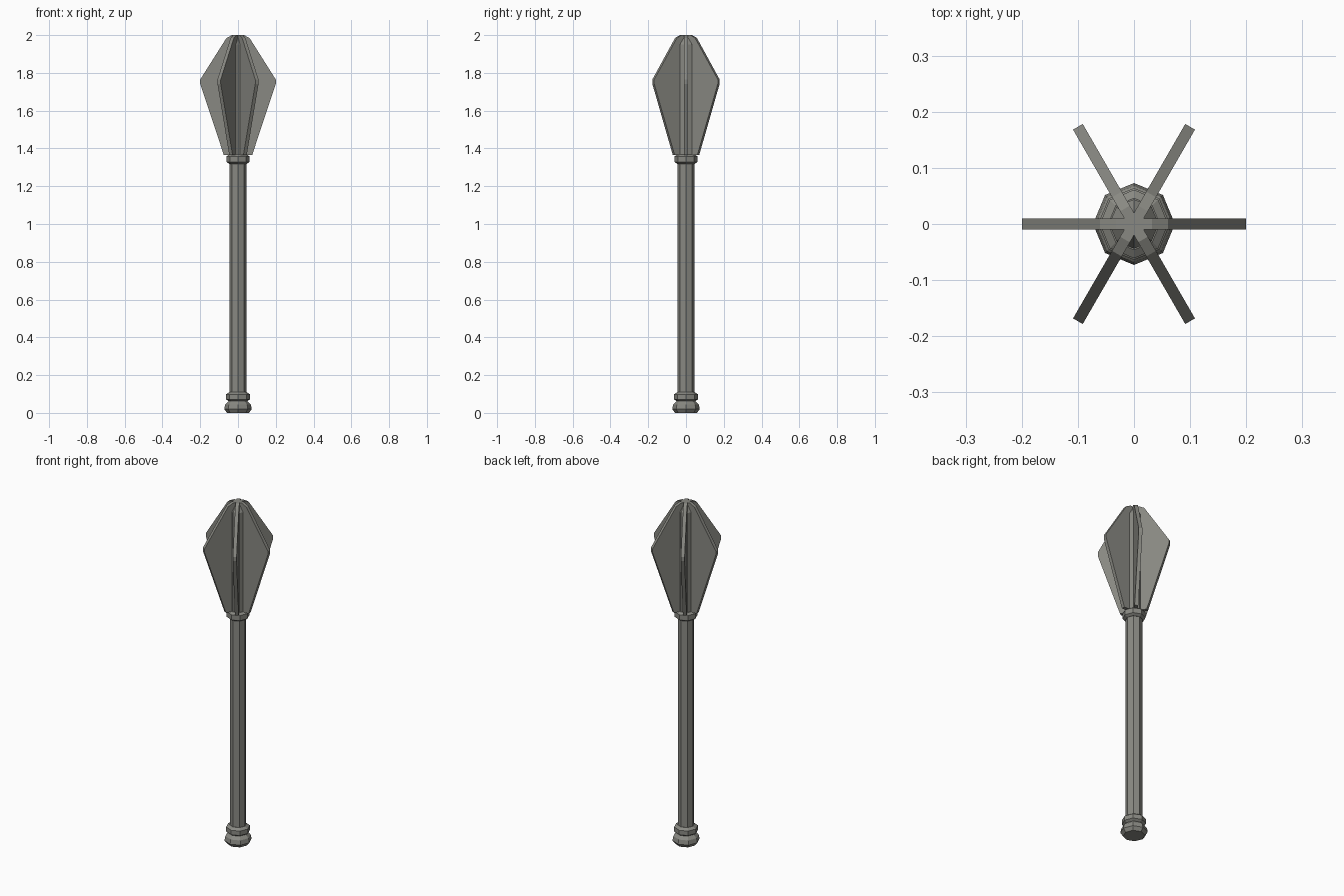
import bpy, bmesh, math

if "Cube" in bpy.data.objects:
    bpy.data.objects.remove(bpy.data.objects["Cube"])

steel = bpy.data.materials.new("grey steel")
steel.diffuse_color = (0.25, 0.25, 0.225, 1)
steel.use_nodes = True
steel.node_tree.nodes["Principled BSDF"].inputs["Base Color"].default_value = steel.diffuse_color


def finish(name, bm):
    bmesh.ops.recalc_face_normals(bm, faces=bm.faces[:])
    mesh = bpy.data.meshes.new(name)
    bm.to_mesh(mesh)
    bm.free()
    mesh.materials.append(steel)
    obj = bpy.data.objects.new(name, mesh)
    bpy.context.collection.objects.link(obj)
    return obj


def lathe(name, profile, sides=8):
    """Closed faceted solid from (radius, height) pairs."""
    bm = bmesh.new()
    rings = [[bm.verts.new((r * math.cos(math.tau * i / sides),
                            r * math.sin(math.tau * i / sides), z))
              for i in range(sides)] for r, z in profile]
    for a, b in zip(rings, rings[1:]):
        for i in range(sides):
            j = (i + 1) % sides
            bm.faces.new((a[i], a[j], b[j], b[i]))
    bm.faces.new(rings[0])
    bm.faces.new(rings[-1])
    return finish(name, bm)


# Handle, running up through the head to a blunt tip
lathe("shaft", [(0.044, 0.08), (0.044, 1.95), (0.02, 1.99)])

# Stepped pommel and the collar below the head
lathe("pommel", [(0.058, 0), (0.073, 0.02), (0.068, 0.045), (0.05, 0.062),
                 (0.064, 0.072), (0.064, 0.098), (0.046, 0.11)])
lathe("collar", [(0.046, 1.318), (0.061, 1.328), (0.061, 1.358), (0.046, 1.368)])

# Six flat flanges around the head
outline = [(0, 1.365), (0.075, 1.365), (0.2, 1.742), (0.2, 1.765),
           (0.061, 1.985), (0.032, 2.0), (0, 2.0)]
half = 0.01
for k in range(6):
    bm = bmesh.new()
    front = [bm.verts.new((x, -half, z)) for x, z in outline]
    face = bm.faces.new(front)
    ext = bmesh.ops.extrude_face_region(bm, geom=[face], use_keep_orig=True)
    moved = [v for v in ext["geom"] if isinstance(v, bmesh.types.BMVert)]
    bmesh.ops.translate(bm, verts=moved, vec=(0, 2 * half, 0))
    flange = finish(f"flange_{k + 1}", bm)
    flange.rotation_euler.z = k * math.tau / 6
